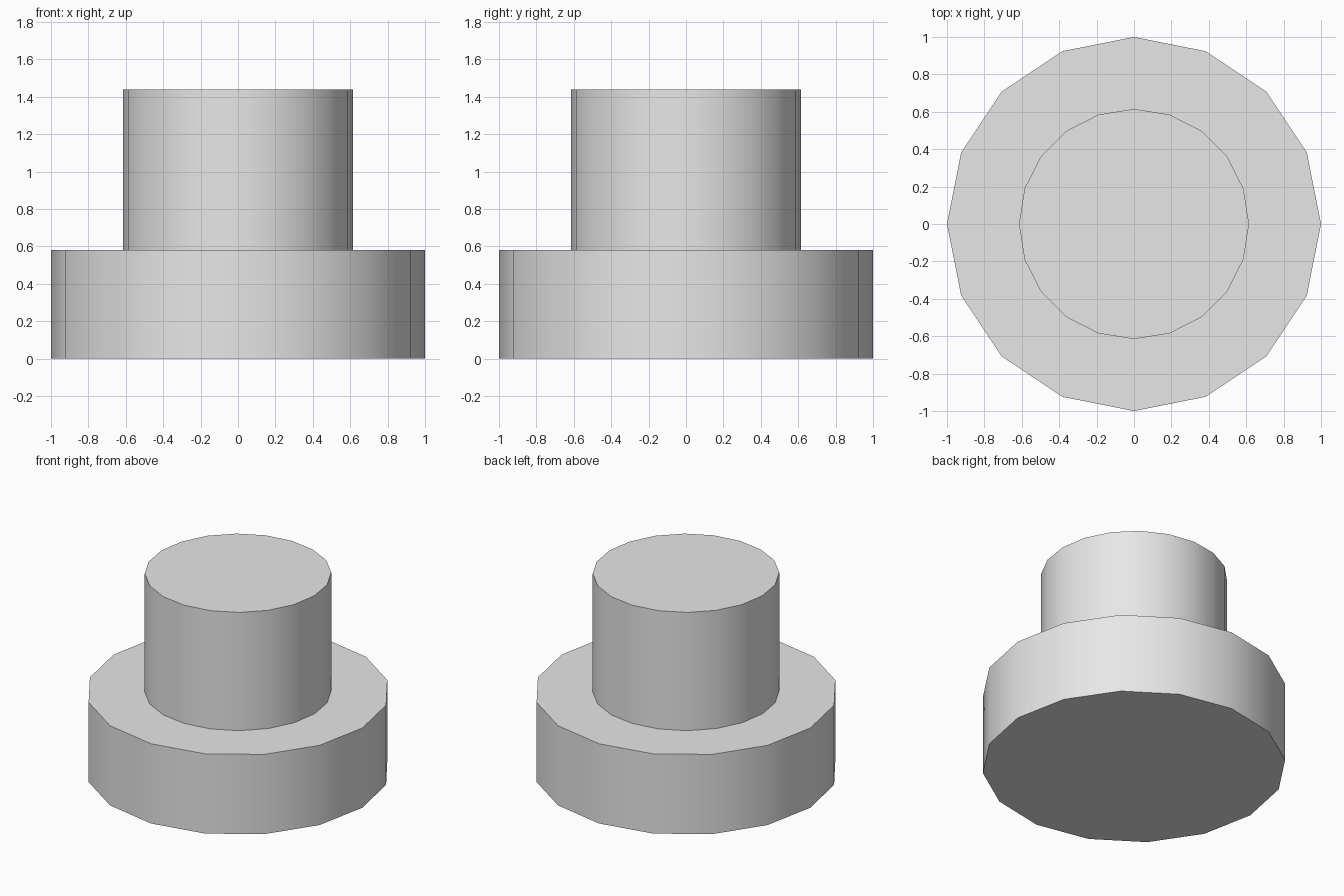
import bpy
import math

cube = bpy.data.objects.get("Cube")
if cube:
    bpy.data.objects.remove(cube, do_unlink=True)

# Plain grey for the whole model
grey = bpy.data.materials.new("light_grey")
grey.use_nodes = True
grey.diffuse_color = (0.8, 0.8, 0.8, 1)
grey.node_tree.nodes["Principled BSDF"].inputs["Base Color"].default_value = (0.8, 0.8, 0.8, 1)


def drum(name, sides, radius, bottom, top):
    """Upright capped cylinder with smooth sides and crisp rims."""
    bpy.ops.mesh.primitive_cylinder_add(
        vertices=sides, radius=radius, depth=top - bottom,
        location=(0, 0, (bottom + top) / 2))
    obj = bpy.context.object
    obj.name = name
    obj.data.materials.append(grey)
    bpy.ops.object.shade_smooth_by_angle(angle=math.radians(30))
    return obj


# Wide base and the narrower post standing on it
drum("base", 16, 1.0, 0.0, 0.58)
drum("post", 20, 0.615, 0.58, 1.44)
